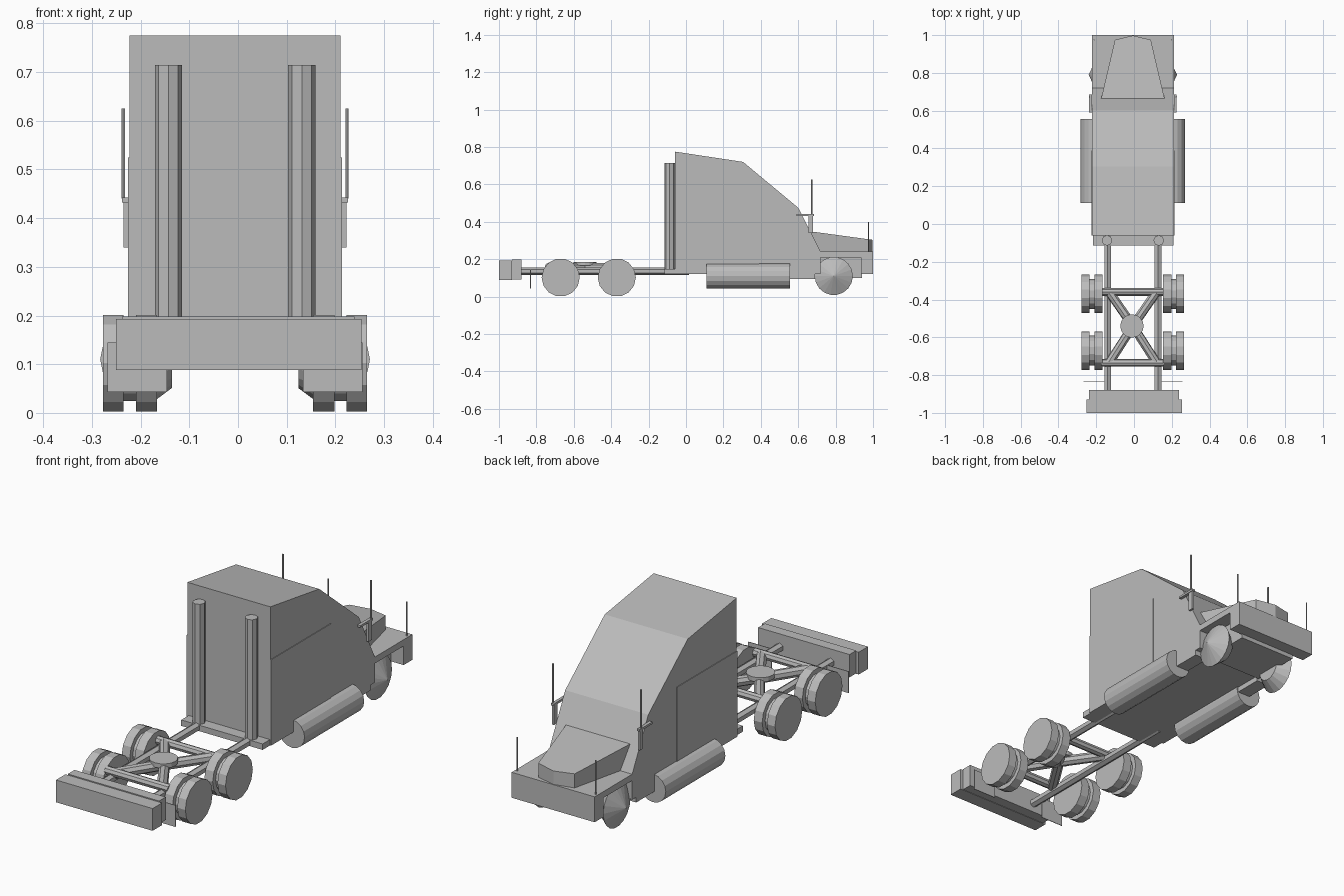
import bpy, bmesh, math
from mathutils import Vector

old = bpy.data.objects.get("Cube")
if old:
    bpy.data.objects.remove(old)

CX = -0.006  # centre line of the truck
SIDES = (("near", 1), ("far", -1))

grey = bpy.data.materials.new("plain grey")
grey.use_nodes = True
grey.diffuse_color = (0.5, 0.5, 0.5, 1)
grey.node_tree.nodes["Principled BSDF"].inputs["Base Color"].default_value = (0.5, 0.5, 0.5, 1)


def finish(name, bm):
    bmesh.ops.recalc_face_normals(bm, faces=bm.faces[:])
    mesh = bpy.data.meshes.new(name)
    bm.to_mesh(mesh)
    bm.free()
    mesh.materials.append(grey)
    obj = bpy.data.objects.new(name, mesh)
    bpy.context.collection.objects.link(obj)
    return obj


def box(name, x, y, z):
    """Box from (low, high) pairs, x measured from the centre line."""
    bm = bmesh.new()
    bmesh.ops.create_cube(bm, size=1)
    for v in bm.verts:
        for i, (lo, hi) in enumerate((x, y, z)):
            v.co[i] = (lo + hi) / 2 + v.co[i] * (hi - lo)
        v.co.x += CX
    return finish(name, bm)


def side_box(name, x, y, z):
    for label, s in SIDES:
        box(f"{name}_{label}", sorted((s * x[0], s * x[1])), y, z)


def rod(name, a, b, r1, r2=None, sides=8):
    """Cylinder or cone between two points."""
    a, b = Vector(a), Vector(b)
    axis = b - a
    bm = bmesh.new()
    bmesh.ops.create_cone(bm, cap_ends=True, segments=sides, radius1=r1,
                          radius2=r1 if r2 is None else r2, depth=axis.length)
    bm.transform(Vector((0, 0, 1)).rotation_difference(axis).to_matrix().to_4x4())
    bmesh.ops.translate(bm, vec=(a + b) / 2 + Vector((CX, 0, 0)), verts=bm.verts)
    return finish(name, bm)


def prism(name, points, depth, place):
    """Extrude an outline; place maps outline coordinates and depth to space."""
    bm = bmesh.new()
    ends = [[bm.verts.new(place(u, v, d)) for u, v in points] for d in depth]
    for ring in ends:
        bm.faces.new(ring)
    for i in range(len(points)):
        j = (i + 1) % len(points)
        bm.faces.new((ends[0][i], ends[0][j], ends[1][j], ends[1][i]))
    return finish(name, bm)


# Sleeper cab with sloped roof and windscreen
prism("cab", [(-.06, .12), (-.06, .775), (.305, .72), (.60, .475), (.72, .24), (.72, .12)],
      (-.217, .217), lambda y, z, x: (x + CX, y, z))
side_box("sleeper_panel", (.21, .220), (-.06, .39), (.12, .525))

# Nose: deck, front bumper, inner engine bay, tapered hood
box("front_deck", (-.217, .217), (.70, 1), (.21, .24))
box("front_bumper", (-.217, .217), (.935, 1), (.12, .24))
box("engine_bay", (-.15, .15), (.70, .94), (.10, .22))
prism("hood", [(-.17, .655), (-.095, .975), (0, .998), (.095, .975), (.17, .655)], (0, 1),
      lambda x, y, top: (x + CX, y, .23 + top * (.12 - .136 * (y - .655))))
side_box("cab_step", (.15, .217), (.39, .69), (.095, .21))

# Fuel tanks, stacks, mirrors, whip antennas and front wheels on both sides
for label, s in SIDES:
    rod(f"fuel_tank_{label}", (s * .21, .11, .11), (s * .21, .555, .11), .067, sides=16)
    rod(f"exhaust_stack_{label}", (s * .137, -.087, .13), (s * .137, -.087, .715), .028)
    rod(f"mirror_rod_{label}", (s * .230, .672, .44), (s * .230, .672, .625), .004, sides=6)
    rod(f"antenna_{label}", (s * .205, .975, .23), (s * .205, .975, .40), .003, sides=6)
    rod(f"front_wheel_outer_{label}", (s * .186, .79, .11), (s * .234, .79, .11), .102, 0, 18)
    rod(f"front_wheel_inner_{label}", (s * .186, .79, .11), (s * .13, .79, .11), .102, .06, 18)
    rod(f"frame_rail_{label}", (s * .133, -.9, .135), (s * .133, .015, .135), .02, sides=6)
side_box("mirror_arm", (.217, .232), (.59, .685), (.432, .442))
side_box("mirror_plate", (.219, .229), (.655, .68), (.34, .432))

# Rear platform, tail bumper and mud flaps
box("rear_platform", (-.21, .215), (-.115, -.05), (.12, .148))
box("tail_bumper", (-.245, .26), (-1, -.93), (.088, .193))
box("tail_crossmember", (-.232, .245), (-.93, -.88), (.09, .198))
side_box("mud_flap", (.14, .262), (-.833, -.83), (.043, .145))

# Dual rear wheels
for row, y in (("forward", -.37), ("rear", -.67)):
    for label, s in SIDES:
        for part, x1, x2, r in (("inner_tyre", .16, .204, .102), ("hub", .20, .235, .08),
                                ("outer_tyre", .229, .271, .102)):
            rod(f"{row}_{part}_{label}", (s * x1, y, .102), (s * x2, y, .102), r, sides=14)

# Rear axle bars, crossed braces and coupling disc
for row, y in (("forward", -.36), ("rear", -.735)):
    rod(f"axle_bar_{row}", (-.165, y, .16), (.165, y, .16), .02)
    for label, s in SIDES:
        rod(f"brace_{row}_{label}", (s * .125, y, .155), (0, -.54, .155), .024)
rod("coupling_disc", (-.005, -.54, .165), (-.005, -.54, .186), .062, sides=16)
